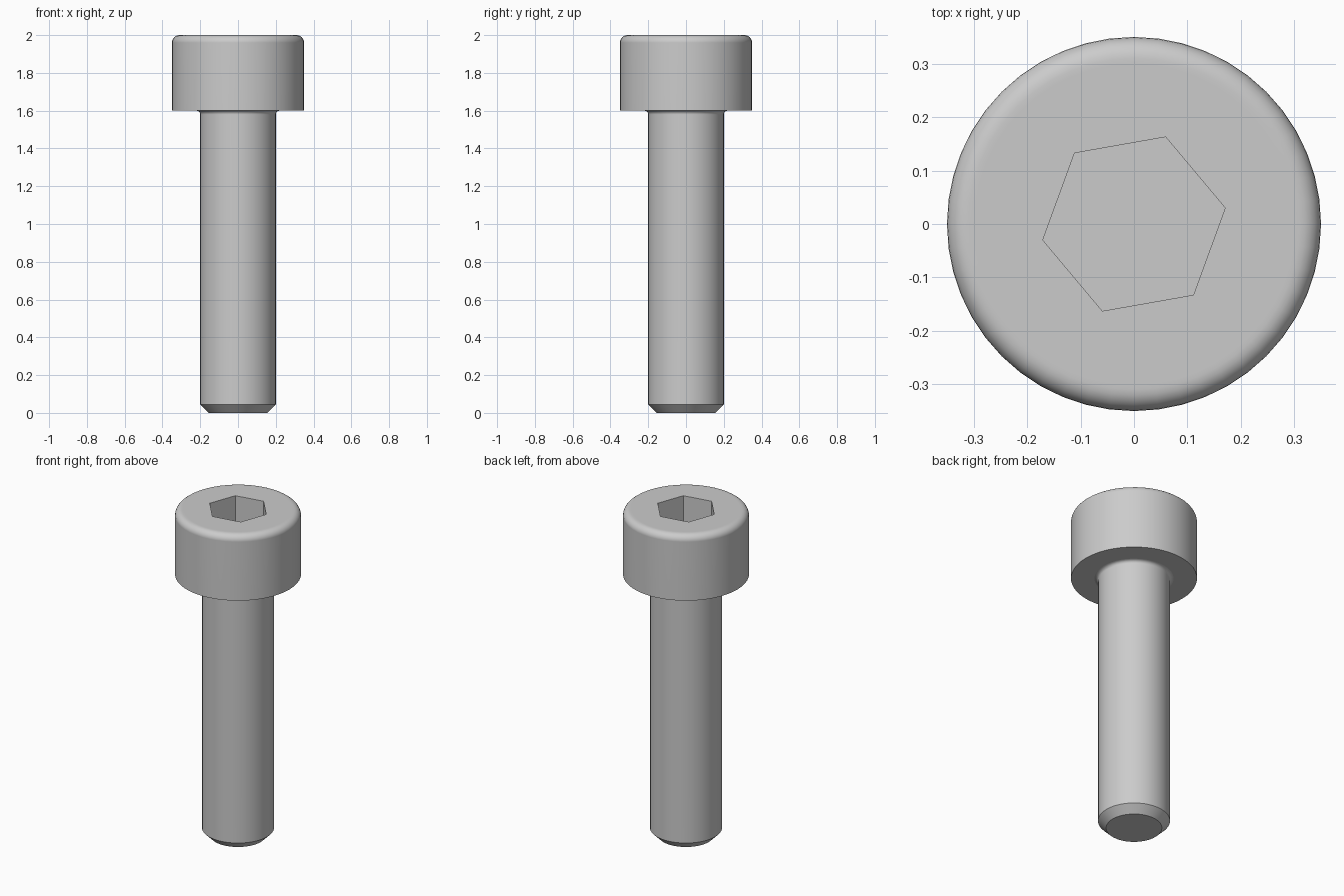
import bpy, bmesh
from math import sin, cos, pi, radians

cube = bpy.data.objects.get("Cube")
if cube:
    bpy.data.objects.remove(cube)

SEGMENTS = 48
HEAD_R, SHANK_R, TIP_R = 0.35, 0.2, 0.155
TOP, UNDERSIDE = 2.0, 1.6
ROUND, FILLET, CHAMFER = 0.04, 0.02, 0.045
SOCKET_R, SOCKET_DEPTH = 0.3 / 3 ** 0.5, 0.2

steel = bpy.data.materials.new("grey steel")
steel.use_nodes = True
colour = (0.6, 0.6, 0.6, 1)
steel.diffuse_color = colour
steel.node_tree.nodes["Principled BSDF"].inputs["Base Color"].default_value = colour


def ring(bm, radius, z, count=SEGMENTS, turn=0):
    return [bm.verts.new((radius * cos(turn + 2 * pi * i / count),
                          radius * sin(turn + 2 * pi * i / count), z))
            for i in range(count)]


def bridge(bm, low, high):
    n = len(low)
    for i in range(n):
        j = (i + 1) % n
        bm.faces.new((low[i], low[j], high[j], high[i]))


def lathe(bm, profile):
    rings = [ring(bm, r, z) for r, z in profile]
    for low, high in zip(rings, rings[1:]):
        bridge(bm, low, high)
    return rings


def finish(bm, name):
    mesh = bpy.data.meshes.new(name)
    bm.to_mesh(mesh)
    bm.free()
    mesh.materials.append(steel)
    obj = bpy.data.objects.new(name, mesh)
    bpy.context.collection.objects.link(obj)
    bpy.ops.object.select_all(action='DESELECT')
    obj.select_set(True)
    bpy.context.view_layer.objects.active = obj
    bpy.ops.object.shade_smooth_by_angle(angle=radians(30))
    # Keep the flat faces flat beside the rounded edges
    weighted = obj.modifiers.new("flat_face_normals", 'WEIGHTED_NORMAL')
    weighted.keep_sharp = True


# Head: flat underside, straight wall, rounded upper edge
bm = bmesh.new()
steps = 6
arc = [(HEAD_R - ROUND + ROUND * cos(a), TOP - ROUND + ROUND * sin(a))
       for a in (pi / 2 * i / steps for i in range(steps + 1))]
rings = lathe(bm, [(SHANK_R + FILLET, UNDERSIDE), (HEAD_R, UNDERSIDE)] + arc
              + [(HEAD_R - ROUND - 0.01, TOP)])

# Hexagonal socket sunk into the head
mouth = ring(bm, SOCKET_R, TOP, 6, radians(10))
floor = ring(bm, SOCKET_R, TOP - SOCKET_DEPTH, 6, radians(10))
bridge(bm, mouth, floor)
bm.faces.new(floor)

# Flat top between the rim and the socket mouth
edges = [bm.edges.get((loop[i - 1], loop[i]))
         for loop in (rings[-1], mouth) for i in range(len(loop))]
bmesh.ops.triangle_fill(bm, edges=edges, use_beauty=True, normal=(0, 0, 1))
finish(bm, "cap_head")

# Shank: chamfered tip, plain cylinder, small fillet under the head
bm = bmesh.new()
steps = 4
fillet = [(SHANK_R + FILLET * (1 - cos(a)), UNDERSIDE - FILLET + FILLET * sin(a))
          for a in (pi / 2 * i / steps for i in range(steps + 1))]
rings = lathe(bm, [(TIP_R, 0), (SHANK_R, CHAMFER)] + fillet)
bm.faces.new(rings[0][::-1])
finish(bm, "shank")
